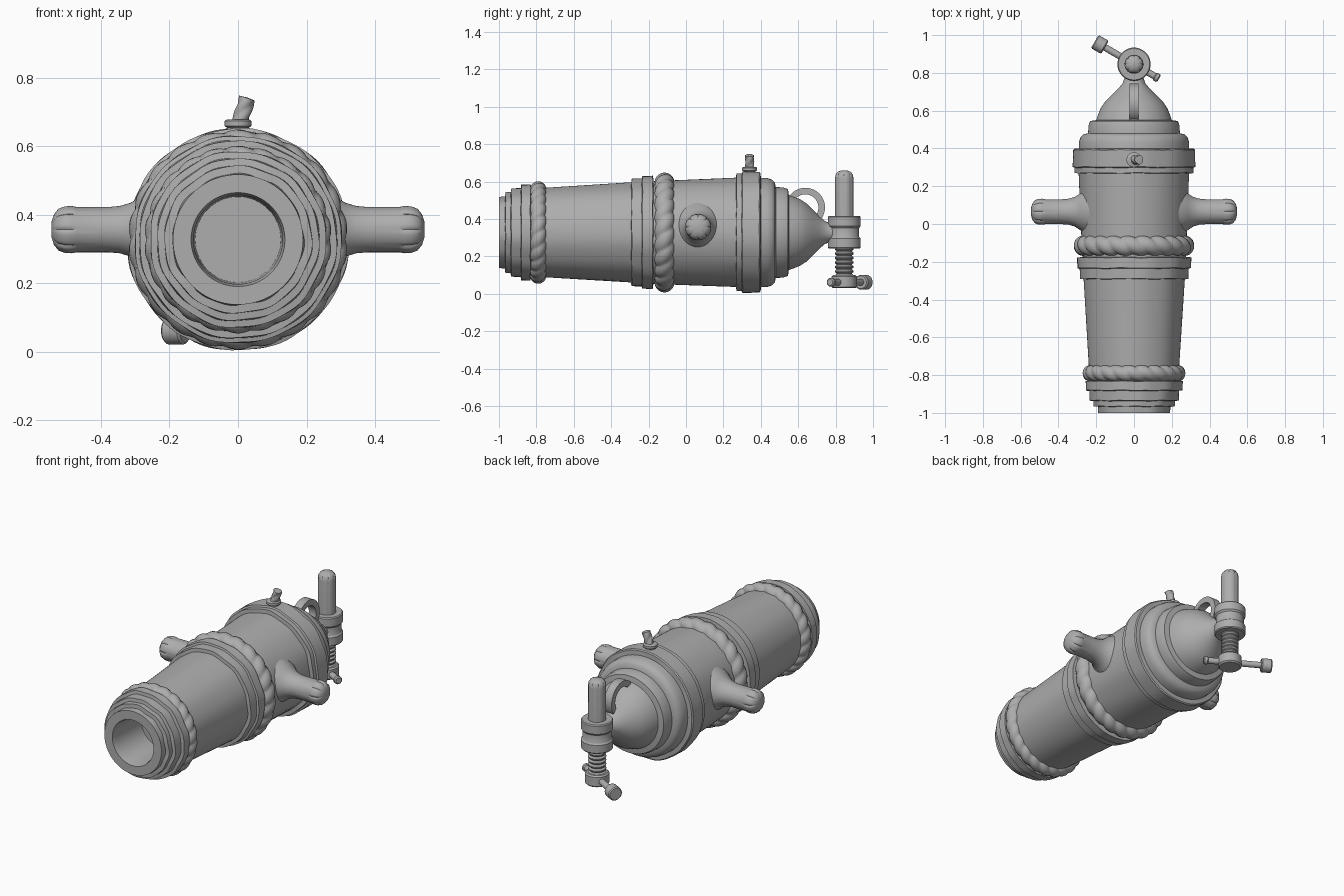
import bpy, bmesh
from math import sin, cos, pi, radians
from mathutils import Vector

if "Cube" in bpy.data.objects:
    bpy.data.objects.remove(bpy.data.objects["Cube"])

iron = bpy.data.materials.new("grey iron")
iron.use_nodes = True
grey = (0.42, 0.42, 0.42, 1)
iron.diffuse_color = grey
iron.node_tree.nodes["Principled BSDF"].inputs["Base Color"].default_value = grey

AXIS = 0.328          # height of the barrel axis
Y = Vector((0, 1, 0))
Z = Vector((0, 0, 1))


def lathe(name, profile, loc, direction=Z, sides=64, shape=None, closed=False, angle=35):
    """Revolve (radius, height) points around a direction; shape(r, h, a) may bend them."""
    bm = bmesh.new()
    rings = []
    for r, h in profile:
        ring = []
        for s in range(sides):
            a = 2 * pi * s / sides
            rr, hh = shape(r, h, a) if shape else (r, h)
            ring.append(bm.verts.new((rr * cos(a), rr * sin(a), hh)))
        rings.append(ring)
    pairs = list(zip(rings, rings[1:]))
    if closed:
        pairs.append((rings[-1], rings[0]))
    for lo, hi in pairs:
        for s in range(sides):
            t = (s + 1) % sides
            bm.faces.new((lo[s], lo[t], hi[t], hi[s]))
    bmesh.ops.remove_doubles(bm, verts=bm.verts, dist=1e-5)
    if not closed:
        edges = [e for e in bm.edges if e.is_boundary]
        bmesh.ops.holes_fill(bm, edges=edges)
    bmesh.ops.recalc_face_normals(bm, faces=bm.faces)
    mesh = bpy.data.meshes.new(name)
    bm.to_mesh(mesh)
    bm.free()
    mesh.materials.append(iron)
    obj = bpy.data.objects.new(name, mesh)
    bpy.context.collection.objects.link(obj)
    obj.location = loc
    obj.rotation_euler = Vector(direction).to_track_quat('Z', 'Y').to_euler()
    bpy.ops.object.select_all(action='DESELECT')
    obj.select_set(True)
    bpy.context.view_layer.objects.active = obj
    bpy.ops.object.shade_smooth_by_angle(angle=radians(angle))
    return obj


def cylinder(name, r, start, end, bevel=0.006, sides=32):
    start, end = Vector(start), Vector(end)
    n = (end - start).length
    return lathe(name, [(0, 0), (r - bevel, 0), (r, bevel), (r, n - bevel),
                        (r - bevel, n), (0, n)], start, end - start, sides)


# Barrel tube from the bore floor, over the muzzle, back to the neck
barrel = [
    (0, -0.74), (0.125, -0.74), (0.13, -0.97), (0.137, -1.0), (0.19, -1.0),
    (0.192, -0.967), (0.215, -0.965), (0.216, -0.937), (0.236, -0.934),
    (0.238, -0.883), (0.257, -0.88), (0.258, -0.832), (0.235, -0.83),
    (0.24, -0.74), (0.268, -0.292), (0.288, -0.29), (0.29, -0.236),
    (0.302, -0.233), (0.303, -0.178), (0.275, -0.175), (0.28, -0.04),
    (0.291, 0.268), (0.314, 0.27), (0.314, 0.298), (0.324, 0.302),
    (0.324, 0.392), (0.318, 0.398), (0.292, 0.4), (0.291, 0.435),
    (0.283, 0.46), (0.268, 0.475), (0.243, 0.48), (0.241, 0.52),
    (0.232, 0.545), (0.2, 0.55), (0.192, 0.575), (0.178, 0.61),
    (0.155, 0.645), (0.12, 0.68), (0.085, 0.715), (0.06, 0.745),
    (0.05, 0.775), (0.05, 0.84), (0, 0.84)]


def hand_made(r, h, a):
    # slightly uneven hoop edges
    wave = sin(7 * a + 9 * h) + sin(12 * a - 20 * h)
    if -0.97 < h < -0.82 or -0.3 < h < -0.17 or 0.26 < h < 0.4:
        return r + 0.0015 * wave, h + 0.001 * wave
    return r, h


lathe("barrel", barrel, (0, 0, AXIS), Y, 96, hand_made)


# Twisted rope hoops
def rope(name, y, major, minor, strands):
    steps = 20

    def twist(r, h, a):
        b = h
        bulge = abs(sin((strands * a + 2 * b) / 2))
        m = minor * (0.8 + 0.22 * bulge ** 0.6)
        return major + m * cos(b), m * sin(b)

    lathe(name, [(major, 2 * pi * k / steps) for k in range(steps)],
          (0, y, AXIS), Y, 240, twist, True, 60)


rope("rear_rope_hoop", -0.115, 0.267, 0.053, 22)
rope("muzzle_rope_hoop", -0.79, 0.23, 0.043, 22)


# Carved domed ends, notched along the meridians
def carved(begin):
    def shape(r, h, a):
        if h > begin and r > 0.01:
            notch = max(0, cos(8 * a)) ** 6
            return r * (1 - 0.08 * notch), h
        return r, h
    return shape


# Trunnions with a flared root
trunnion = [(0.135, 0.225), (0.115, 0.262), (0.095, 0.288), (0.079, 0.312),
            (0.069, 0.345), (0.066, 0.38), (0.066, 0.47), (0.07, 0.485),
            (0.069, 0.505), (0.062, 0.524), (0.046, 0.537), (0.024, 0.544), (0, 0.545)]
for side, sx in (("left", 1), ("right", -1)):
    lathe("trunnion_" + side, trunnion, (0, 0.065, 0.357), (sx, 0, 0), 64, carved(0.48))

# Touch hole cup and twisted fuse
lathe("vent_cup", [(0, 0.62), (0.032, 0.62), (0.032, 0.655), (0.04, 0.66),
                   (0.04, 0.674), (0.034, 0.678), (0, 0.678)], (0, 0.34, 0), Z, 32)


def fuse_twist(r, h, a):
    return r * (0.82 + 0.18 * abs(cos(1.5 * (a - 40 * h)))), h


lathe("fuse", [(0, 0)] + [(0.025, 0.009 * k) for k in range(11)] + [(0, 0.092)],
      (0, 0.34, 0.655), (0.32, 0, 1), 48, fuse_twist, angle=40)

# Lifting ring on the breech
w = 0.024
lathe("breech_ring", [(0.07, -w), (0.105, -w), (0.105, w), (0.07, w)],
      (0, 0.638, 0.462), (1, 0, 0), 48, closed=True)

# Upright clamp at the tail
P = (0, 0.846, 0)
lathe("clamp_collar", [(0, 0.242), (0.083, 0.242), (0.088, 0.248), (0.088, 0.295),
                       (0.083, 0.3), (0.08, 0.305), (0.08, 0.352), (0.083, 0.356),
                       (0.088, 0.362), (0.088, 0.41), (0.083, 0.416), (0, 0.416)], P, Z, 48)
lathe("clamp_pin", [(0, 0.38), (0.05, 0.38), (0.05, 0.615), (0.047, 0.637),
                    (0.036, 0.652), (0.018, 0.659), (0, 0.66)], P, Z, 48, carved(0.6))
thread = [(0, 0.08)]
for k in range(7):
    z = 0.085 + k * 0.024
    thread += [(0.041, z), (0.05, z + 0.008), (0.05, z + 0.014), (0.041, z + 0.022)]
lathe("clamp_screw", thread + [(0, 0.255)], P, Z, 40)
cylinder("screw_head", 0.067, (0, P[1], 0.03), (0, P[1], 0.1), 0.008, 40)

# Tommy bar through the screw head
centre = Vector((0, P[1], 0.062))
bar = Vector((-0.866, 0.5, 0))
cylinder("handle_bar", 0.018, centre - bar * 0.15, centre + bar * 0.2)
cylinder("handle_knob", 0.04, centre + bar * 0.178, centre + bar * 0.24)
cylinder("handle_stop", 0.023, centre - bar * 0.153, centre - bar * 0.125)
